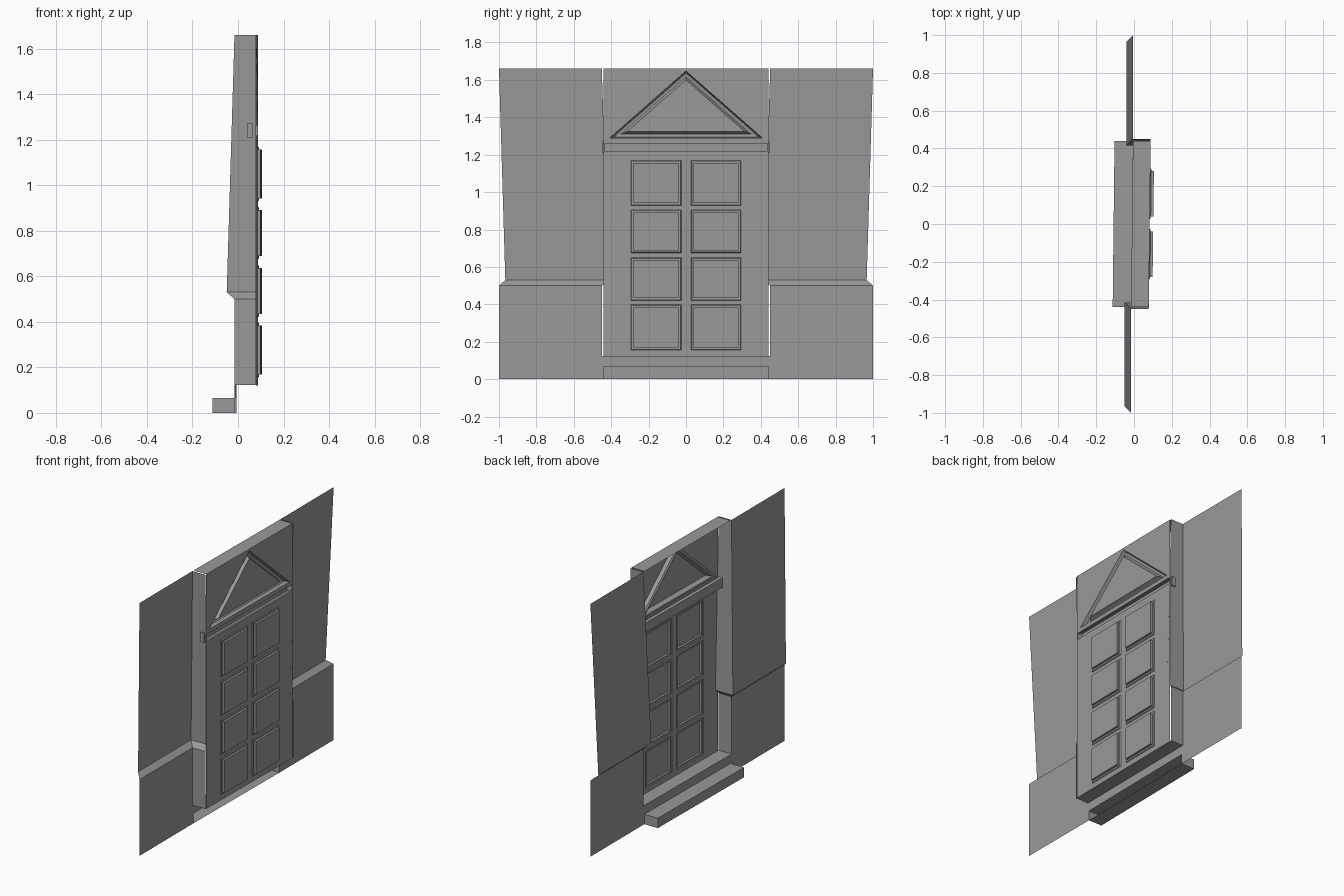
import bpy, bmesh
from mathutils import Matrix

if "Cube" in bpy.data.objects:
    bpy.data.objects.remove(bpy.data.objects["Cube"])

FRONT = -0.0105   # outer wall plane (street side is -x)
DOOR = 0.083      # door plane
SILL, TOP = 0.123, 1.66

grey = bpy.data.materials.new("stone_grey")
grey.diffuse_color = (0.32, 0.32, 0.32, 1)
grey.use_nodes = True
grey.node_tree.nodes["Principled BSDF"].inputs["Base Color"].default_value = grey.diffuse_color


def finish(name, bm, mirror=False):
    if mirror:
        geo = bmesh.ops.duplicate(bm, geom=bm.verts[:] + bm.edges[:] + bm.faces[:])["geom"]
        for v in geo:
            if isinstance(v, bmesh.types.BMVert):
                v.co.y *= -1
    bmesh.ops.remove_doubles(bm, verts=bm.verts, dist=1e-5)
    bmesh.ops.recalc_face_normals(bm, faces=bm.faces)
    # open sheets: make the faces look to the street side
    bm.normal_update()
    for half in ((1, -1) if mirror else (0,)):
        fs = [f for f in bm.faces if half == 0 or f.calc_center_median().y * half > 0]
        if sum(f.normal.x * f.calc_area() for f in fs) > 0:
            bmesh.ops.reverse_faces(bm, faces=fs)
    # the doorway sits very slightly askew between the two walls
    for v in bm.verts:
        v.co.x += 0.005 * max(-1, min(1, v.co.y / 0.41))
    me = bpy.data.meshes.new(name)
    bm.to_mesh(me)
    bm.free()
    me.materials.append(grey)
    ob = bpy.data.objects.new(name, me)
    bpy.context.collection.objects.link(ob)
    return ob


def quad(bm, *pts):
    return bm.faces.new([bm.verts.new(p) for p in pts])


def inset(pts, d):
    """Mitred inward offset of a counter-clockwise convex outline in (y, z)."""
    out = []
    n = len(pts)
    for i in range(n):
        (ax, ay), (bx, by), (cx, cy) = pts[i - 1], pts[i], pts[(i + 1) % n]
        l1 = ((bx - ax) ** 2 + (by - ay) ** 2) ** 0.5
        l2 = ((cx - bx) ** 2 + (cy - by) ** 2) ** 0.5
        n1 = (-(by - ay) / l1, (bx - ax) / l1)
        n2 = (-(cy - by) / l2, (cx - bx) / l2)
        k = d / (1 + n1[0] * n2[0] + n1[1] * n2[1])
        out.append((bx + k * (n1[0] + n2[0]), by + k * (n1[1] + n2[1])))
    return out


def rect(y0, y1, z0, z1):
    return [(y0, z0), (y1, z0), (y1, z1), (y0, z1)]


# Side walls with a battered upper part that wraps into the door jambs
bm = bmesh.new()
rows = [(0, 0), (SILL, 0), (0.5, 0), (0.53, 0.034), (TOP, 0)]
for (za, a), (zb, b) in zip(rows, rows[1:]):
    inner = 0.45 if za >= SILL else 0.44
    quad(bm, (FRONT - a, 1 - a, za), (FRONT - a, inner - a, za),
         (FRONT - b, inner - b, zb), (FRONT - b, 1 - b, zb))
    if za >= SILL:
        quad(bm, (FRONT - a, 0.45 - a, za), (DOOR, 0.45 - a, za),
             (DOOR, 0.45 - b, zb), (FRONT - b, 0.45 - b, zb))
finish("wall_and_jambs", bm, mirror=True)

# Riser and sill under the door, and the soffit above it
bm = bmesh.new()
w, s = 0.44, 0.45
quad(bm, (FRONT, -w, 0.065), (FRONT, w, 0.065), (FRONT, w, SILL), (FRONT, -w, SILL))
quad(bm, (FRONT, -s, SILL), (FRONT, s, SILL), (DOOR, s, SILL), (DOOR, -s, SILL))
finish("door_sill", bm)
bm = bmesh.new()
quad(bm, (FRONT, -w, TOP), (FRONT, w, TOP), (DOOR, w, TOP), (DOOR, -w, TOP))
finish("door_soffit", bm)

# Entrance step: a box with an open back
bm = bmesh.new()
bmesh.ops.create_cube(bm, size=1)
bm.transform(Matrix.Translation(((FRONT - 0.108) / 2, 0, 0.0325))
             @ Matrix.Diagonal((FRONT + 0.108, 0.88, 0.065, 1)))
bm.normal_update()
bmesh.ops.delete(bm, geom=[f for f in bm.faces if f.normal.x > 0.9], context='FACES_ONLY')
finish("entrance_step", bm)

# Door sheet: outlines cut out of the plane, each followed by moulding rings (inset, x)
panel_rings = [(0, DOOR), (0.004, 0.088), (0.014, 0.088), (0.014, 0.102)]
cornice_rings = [(0, DOOR), (0, 0.07), (-0.01, 0.07), (-0.01, 0.045), (0.005, 0.045)]
pediment_rings = [(0, DOOR), (0.006, 0.06), (0.014, 0.055), (0.024, 0.055),
                  (0.031, 0.07), (0.036, DOOR)]
features = [(rect(-0.436, 0.436, 1.219, 1.261), cornice_rings),
            ([(-0.41, 1.288), (0.41, 1.288), (0, 1.648)], pediment_rings)]
for z0, z1 in [(0.155, 0.398), (0.42, 0.65), (0.675, 0.905), (0.928, 1.17)]:
    for y0, y1 in [(-0.295, -0.025), (0.027, 0.295)]:
        features.append((rect(y0, y1, z0, z1), panel_rings))

bm = bmesh.new()


def loop(pts, x):
    return [bm.verts.new((x, y, z)) for y, z in pts]


def close(vs):
    return [bm.edges.new((vs[i - 1], vs[i])) for i in range(len(vs))]


edges = close(loop(rect(-0.442, 0.442, 0.12, TOP), DOOR))
first = []
for outline, rings in features:
    vs = loop(outline, DOOR)
    edges += close(vs)
    first.append(vs)
bmesh.ops.triangle_fill(bm, edges=edges, use_beauty=True, normal=(1, 0, 0))
for vs, (outline, rings) in zip(first, features):
    prev = vs
    for d, x in rings[1:]:
        cur = loop(inset(outline, d), x)
        for i in range(len(cur)):
            bm.faces.new((prev[i - 1], prev[i], cur[i], cur[i - 1]))
        prev = cur
    bm.faces.new(prev)
finish("panelled_door", bm)
